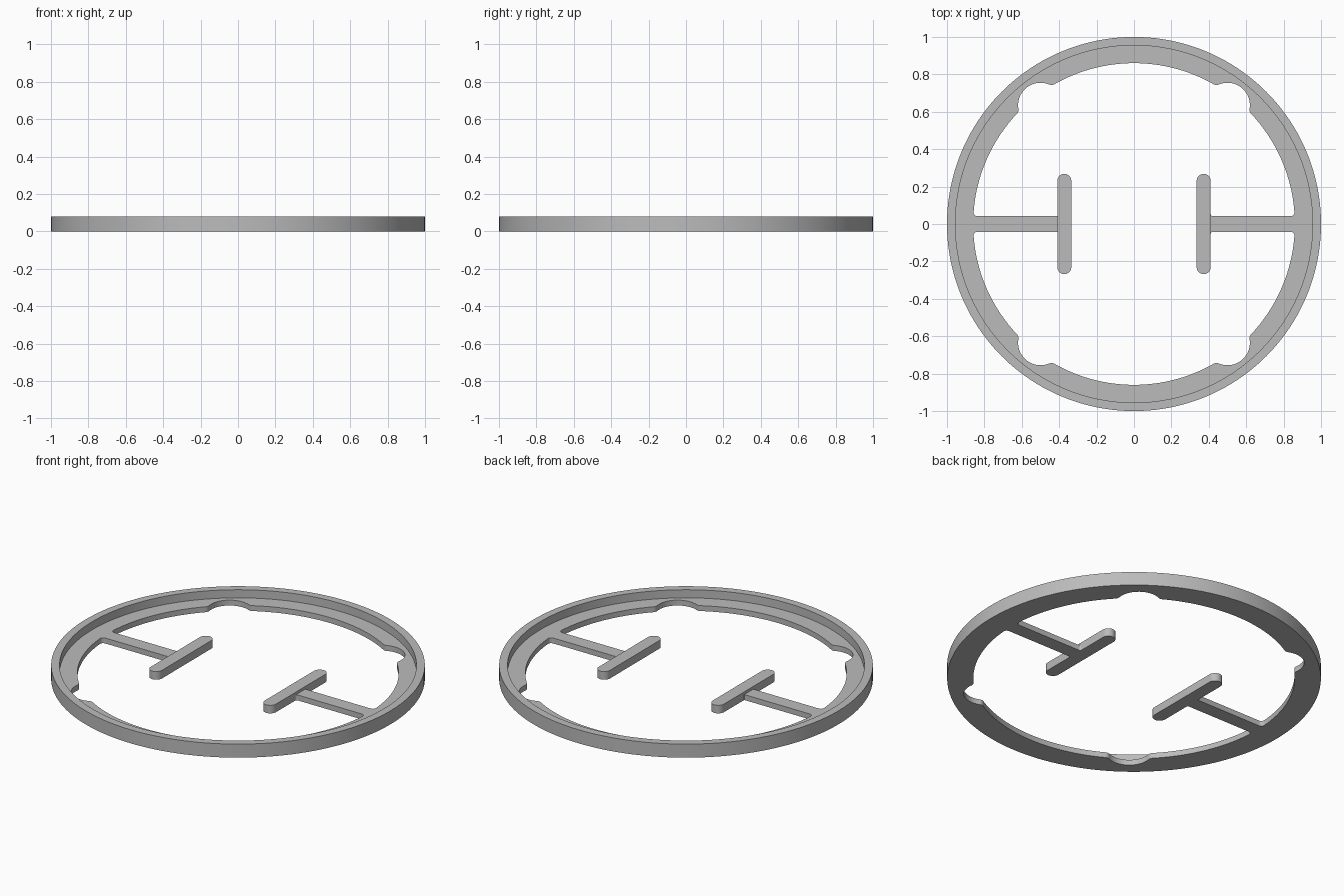
import bpy, bmesh
from math import pi, sin, cos, sqrt, atan2, radians
from mathutils import Vector

old = bpy.data.objects.get("Cube")
if old:
    bpy.data.objects.remove(old, do_unlink=True)

grey = bpy.data.materials.new("plain_grey")
grey.use_nodes = True
colour = (0.5, 0.5, 0.5, 1)
grey.diffuse_color = colour
grey.node_tree.nodes["Principled BSDF"].inputs["Base Color"].default_value = colour

OUTER, WALL_IN, FLANGE_IN = 1.0, 0.955, 0.86
WALL_H, FLANGE_H, BAR_H = 0.08, 0.032, 0.048
SPOKE_HALF, BAR_IN, BAR_OUT, BAR_LEN = 0.042, 0.335, 0.41, 0.268


def polar(radius, angle):
    return Vector((radius * cos(angle), radius * sin(angle)))


def heading(v):
    return atan2(v.y, v.x)


def arc(centre, radius, start, end, steps):
    """Points along the shorter way round from start to end."""
    span = (end - start + pi) % (2 * pi) - pi
    return [centre + polar(radius, start + span * i / steps) for i in range(steps + 1)]


def finish(bm, name):
    bmesh.ops.recalc_face_normals(bm, faces=bm.faces)
    mesh = bpy.data.meshes.new(name)
    bm.to_mesh(mesh)
    bm.free()
    mesh.materials.append(grey)
    obj = bpy.data.objects.new(name, mesh)
    bpy.context.collection.objects.link(obj)
    bpy.ops.object.select_all(action='DESELECT')
    obj.select_set(True)
    bpy.context.view_layer.objects.active = obj
    bpy.ops.object.shade_smooth_by_angle(angle=radians(30))
    return obj


def loop(bm, points, z):
    verts = [bm.verts.new((p.x, p.y, z)) for p in points]
    return verts


def cap(bm, *loops):
    edges = []
    for vs in loops:
        for a, b in zip(vs, vs[1:] + vs[:1]):
            edges.append(bm.edges.get((a, b)) or bm.edges.new((a, b)))
    bmesh.ops.triangle_fill(bm, edges=edges, use_beauty=True)


def skirt(bm, low, high):
    for i in range(len(low)):
        j = (i + 1) % len(low)
        bm.faces.new((low[i], low[j], high[j], high[i]))


def opening_quarter(joint):
    """Edge of the opening from the spoke tip, past the notch, to the y axis."""
    zero = Vector((0, 0))
    # Spoke edge with a small flare at the bar
    pts = arc(Vector((BAR_OUT + joint, SPOKE_HALF + joint)), joint, pi, 1.5 * pi, 4)
    # Fillet between spoke and flange
    f = 0.02
    y = SPOKE_HALF + f
    centre = Vector((sqrt((FLANGE_IN - f) ** 2 - y * y), y))
    pts += arc(centre, f, -pi / 2, heading(centre), 6)
    # Round notch with softened corners
    mid, dist, rad, soft = radians(51.8), 0.808, 0.12, 0.03
    notch = polar(dist, mid)
    reach = FLANGE_IN + soft
    along = (reach ** 2 + dist ** 2 - (rad + soft) ** 2) / (2 * dist)
    off = atan2(sqrt(reach ** 2 - along ** 2), along)
    a, b = polar(reach, mid - off), polar(reach, mid + off)
    pts += arc(zero, FLANGE_IN, heading(centre), mid - off, 20)[1:-1]
    pts += arc(a, soft, heading(-a), heading(notch - a), 6)
    pts += arc(notch, rad, heading(a - notch), heading(b - notch), 18)[1:-1]
    pts += arc(b, soft, heading(notch - b), heading(-b), 6)
    pts += arc(zero, FLANGE_IN, mid + off, pi / 2, 16)[1:]
    return pts


# Ring with flange and spokes, one closed solid
right, left = opening_quarter(0.01), opening_quarter(0.003)
upper = right + [Vector((-p.x, p.y)) for p in reversed(left[:-1])]
opening = upper + [Vector((p.x, -p.y)) for p in reversed(upper)]
circle = [polar(1, 2 * pi * i / 160) for i in range(160)]

bm = bmesh.new()
hole_low, hole_high = loop(bm, opening, 0), loop(bm, opening, FLANGE_H)
rim_low = loop(bm, [p * OUTER for p in circle], 0)
rim_high = loop(bm, [p * OUTER for p in circle], WALL_H)
wall_high = loop(bm, [p * WALL_IN for p in circle], WALL_H)
wall_low = loop(bm, [p * WALL_IN for p in circle], FLANGE_H)
skirt(bm, hole_low, hole_high)
skirt(bm, rim_low, rim_high)
skirt(bm, rim_high, wall_high)
skirt(bm, wall_high, wall_low)
cap(bm, rim_low, hole_low)
cap(bm, wall_low, hole_high)
finish(bm, "ring_with_spokes")

# Round-ended cross bars at the spoke tips
r = (BAR_OUT - BAR_IN) / 2
for side, name in ((1, "left_bar"), (-1, "right_bar")):
    x = side * (BAR_IN + BAR_OUT) / 2
    end = BAR_LEN - r
    outline = [Vector((x, end)) + polar(r, pi * i / 16) for i in range(17)]
    outline += [Vector((x, -end)) + polar(r, pi + pi * i / 16) for i in range(17)]
    bm = bmesh.new()
    low, high = loop(bm, outline, 0), loop(bm, outline, BAR_H)
    skirt(bm, low, high)
    bm.faces.new(low)
    bm.faces.new(high)
    finish(bm, name)
